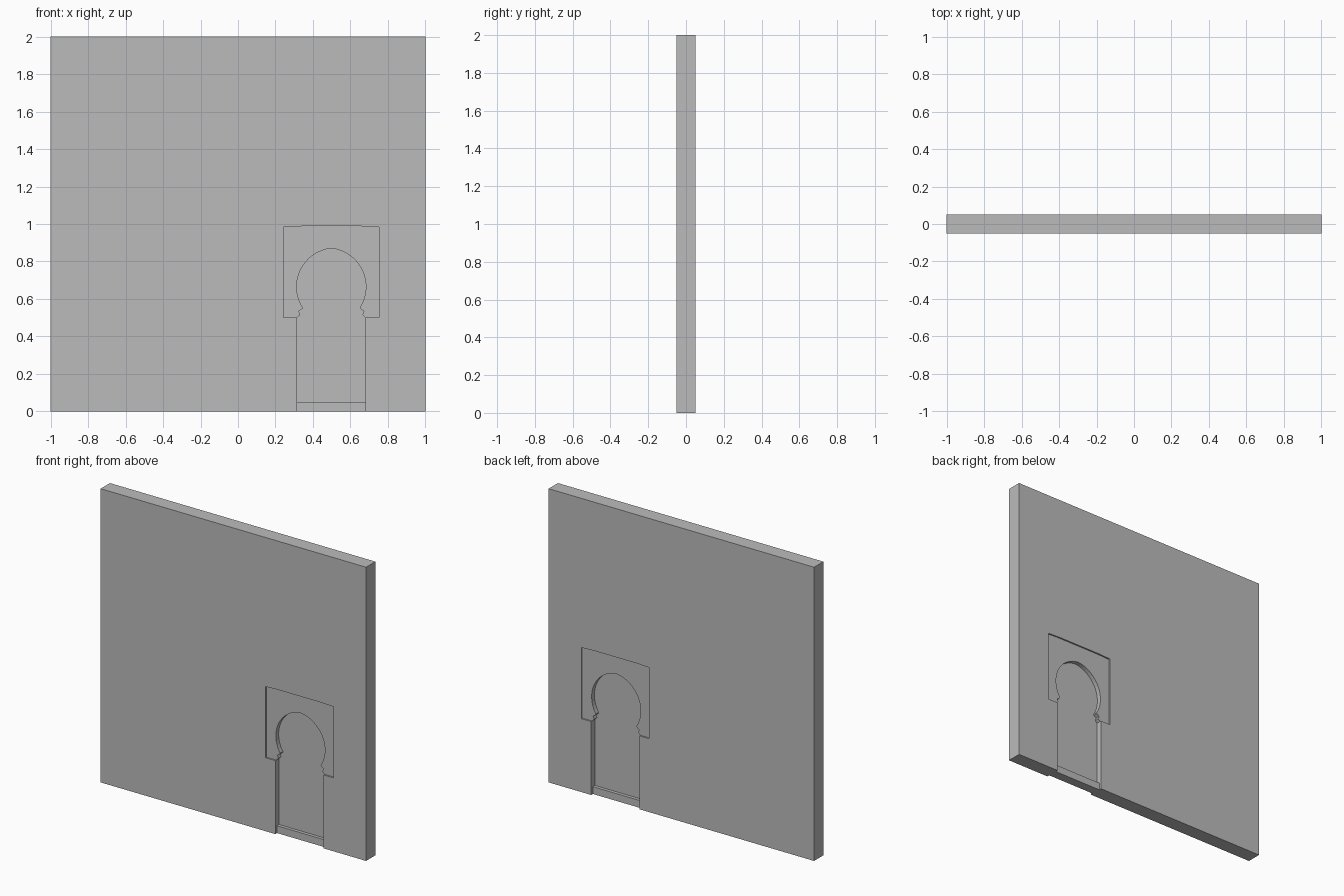
import bpy
import bmesh
from math import acos, asin, cos, sin

cube = bpy.data.objects.get("Cube")
if cube:
    bpy.data.objects.remove(cube, do_unlink=True)

HALF_DEPTH = 0.05   # half the wall thickness
FRAME_DEPTH = 0.01  # recess of the square panel around the arch
DOOR_DEPTH = 0.04   # recess of the door
STEP_DEPTH = 0.018  # recess of the doorstep
DOOR_X = 0.498
JAMB = 0.182        # half width of the doorway

plaster = bpy.data.materials.new("grey plaster")
plaster.use_nodes = True
grey = (0.5, 0.5, 0.5, 1)
plaster.diffuse_color = grey
plaster.node_tree.nodes["Principled BSDF"].inputs["Base Color"].default_value = grey


def prism(name, outline, y0, y1):
    """Extrude an (x, z) outline from y0 to y1."""
    bm = bmesh.new()
    face = bm.faces.new([bm.verts.new((x, y0, z)) for x, z in outline])
    grown = bmesh.ops.extrude_face_region(bm, geom=[face])["geom"]
    moved = [v for v in grown if isinstance(v, bmesh.types.BMVert)]
    bmesh.ops.translate(bm, vec=(0, y1 - y0, 0), verts=moved)
    bmesh.ops.recalc_face_normals(bm, faces=bm.faces)
    mesh = bpy.data.meshes.new(name)
    bm.to_mesh(mesh)
    bm.free()
    mesh.materials.append(plaster)
    obj = bpy.data.objects.new(name, mesh)
    bpy.context.collection.objects.link(obj)
    return obj


def mirrored(half):
    """Complete a left half outline (offsets from the door axis) on both sides."""
    left = [(DOOR_X - w, z) for w, z in half]
    right = [(DOOR_X + w, z) for w, z in reversed(half) if w > 0]
    return left + right


def rect(half_width, z0, z1):
    return mirrored([(half_width, z0), (half_width, z1)])


def arch_half(steps=16):
    """Jamb, moulded impost and pointed horseshoe arc up to the apex."""
    offset, spring = 0.021, 0.665
    radius = 0.185 + offset
    start, end = asin((0.555 - spring) / radius), acos(offset / radius)
    points = [(JAMB, -0.1), (JAMB, 0.5), (0.166, 0.515), (0.174, 0.535), (0.154, 0.548)]
    for i in range(steps):
        a = start + (end - start) * i / steps
        points.append((radius * cos(a) - offset, spring + radius * sin(a)))
    return points + [(0, spring + radius * sin(end))]


def cut(target, cutter):
    cutter.hide_render = True
    mod = target.modifiers.new("cut", "BOOLEAN")
    mod.operation = "DIFFERENCE"
    mod.solver = "EXACT"
    mod.object = cutter
    bpy.context.view_layer.objects.active = target
    bpy.ops.object.modifier_apply(modifier=mod.name)
    bpy.data.objects.remove(cutter, do_unlink=True)


# Wall slab with the same doorway recessed into both faces
wall = prism("wall", [(-1, 0), (1, 0), (1, 2), (-1, 2)], -HALF_DEPTH, HALF_DEPTH)
frame = mirrored([(0.256, 0.5), (0.256, 0.984), (0.16, 0.988)])
for side in (-1, 1):
    outside = side * (HALF_DEPTH + 0.1)
    cut(wall, prism("frame_cutter", frame, outside, side * (HALF_DEPTH - FRAME_DEPTH)))
    cut(wall, prism("door_cutter", mirrored(arch_half()), outside,
                    side * (HALF_DEPTH - DOOR_DEPTH)))

# Doorstep running through the foot of the doorway
reach = HALF_DEPTH - STEP_DEPTH
prism("doorstep", rect(JAMB, 0, 0.05), -reach, reach)
